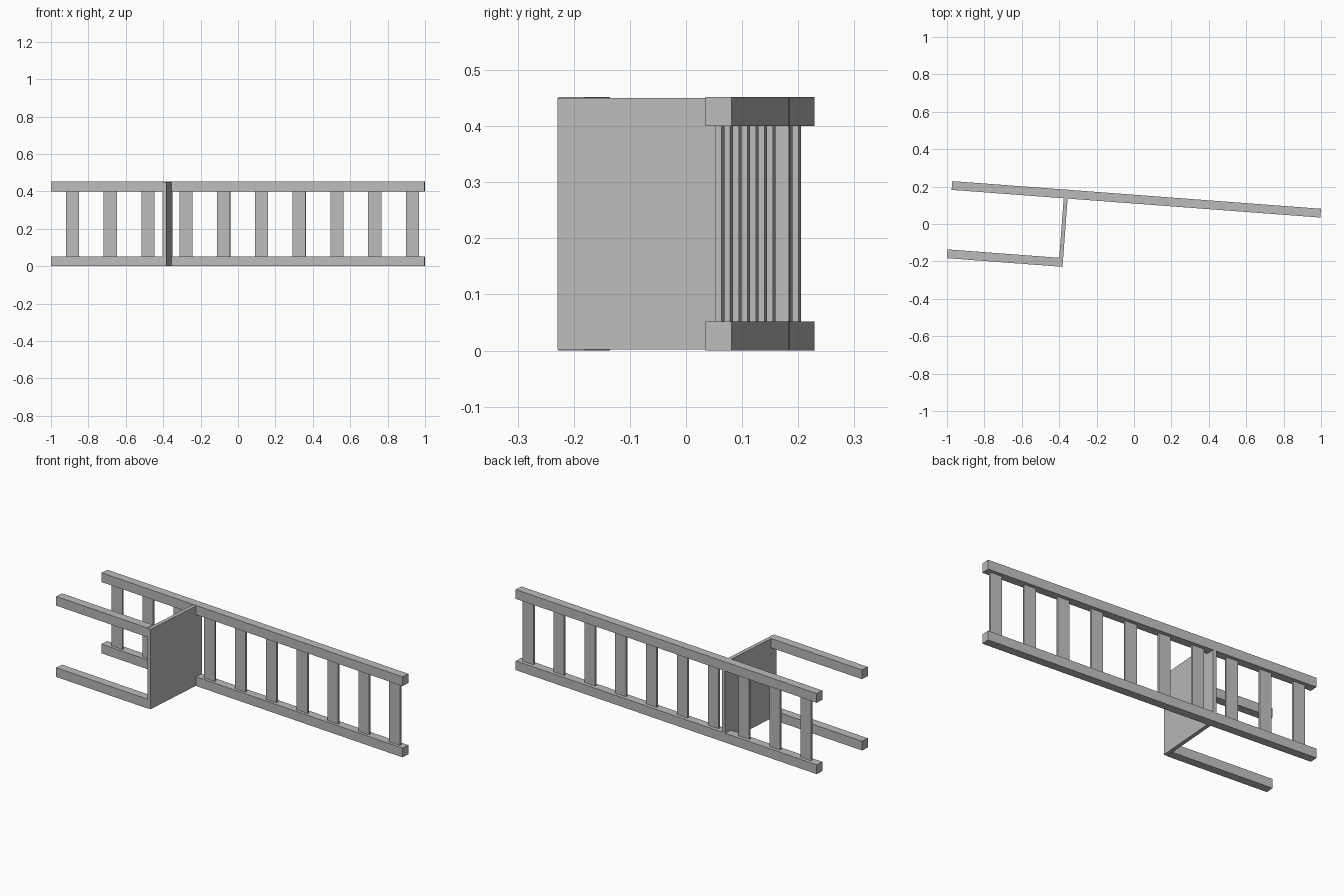
import bpy
import math
from mathutils import Matrix

cube = bpy.data.objects.get("Cube")
if cube:
    bpy.data.objects.remove(cube, do_unlink=True)

grey = bpy.data.materials.new("plain grey")
grey.use_nodes = True
colour = (0.5, 0.5, 0.5, 1)
grey.diffuse_color = colour
grey.node_tree.nodes["Principled BSDF"].inputs["Base Color"].default_value = colour

# The whole fence is turned slightly about the vertical axis
TURN = Matrix.Rotation(math.radians(-4.29), 4, "Z")
HEIGHT, RAIL = 0.452, 0.052
BACK, FRONT = 0.156, -0.257
DEPTH = 0.047


def box(name, u, v, z):
    """Box spanning the given (low, high) ranges along the fence's own axes."""
    bpy.ops.mesh.primitive_cube_add(size=1)
    ob = bpy.context.object
    ob.name = name
    spans = (u, v, z)
    centre = Matrix.Translation([(a + b) / 2 for a, b in spans])
    scale = Matrix.Diagonal([b - a for a, b in spans] + [1])
    ob.data.transform(TURN @ centre @ scale)
    ob.data.materials.append(grey)
    return ob


# Long back rails and short front rails, bottom and top
for level, z in (("bottom", 0), ("top", HEIGHT - RAIL)):
    box(f"{level}_back_rail", (-0.986, 0.991), (BACK - DEPTH, BACK), (z, z + RAIL))
    box(f"{level}_front_rail", (-0.984, -0.385), (FRONT, FRONT + DEPTH), (z, z + RAIL))

# Solid cross panel joining the two runs
box("cross_panel", (-0.385, -0.364), (FRONT, BACK + 0.0005), (0.002, HEIGHT - 0.002))

# Evenly spaced upright slats between the back rails
for i in range(10):
    u = -0.897 + i * 0.2026
    box(f"slat_{i + 1}", (u - 0.035, u + 0.035), (0.125, 0.136), (RAIL, HEIGHT - RAIL))
